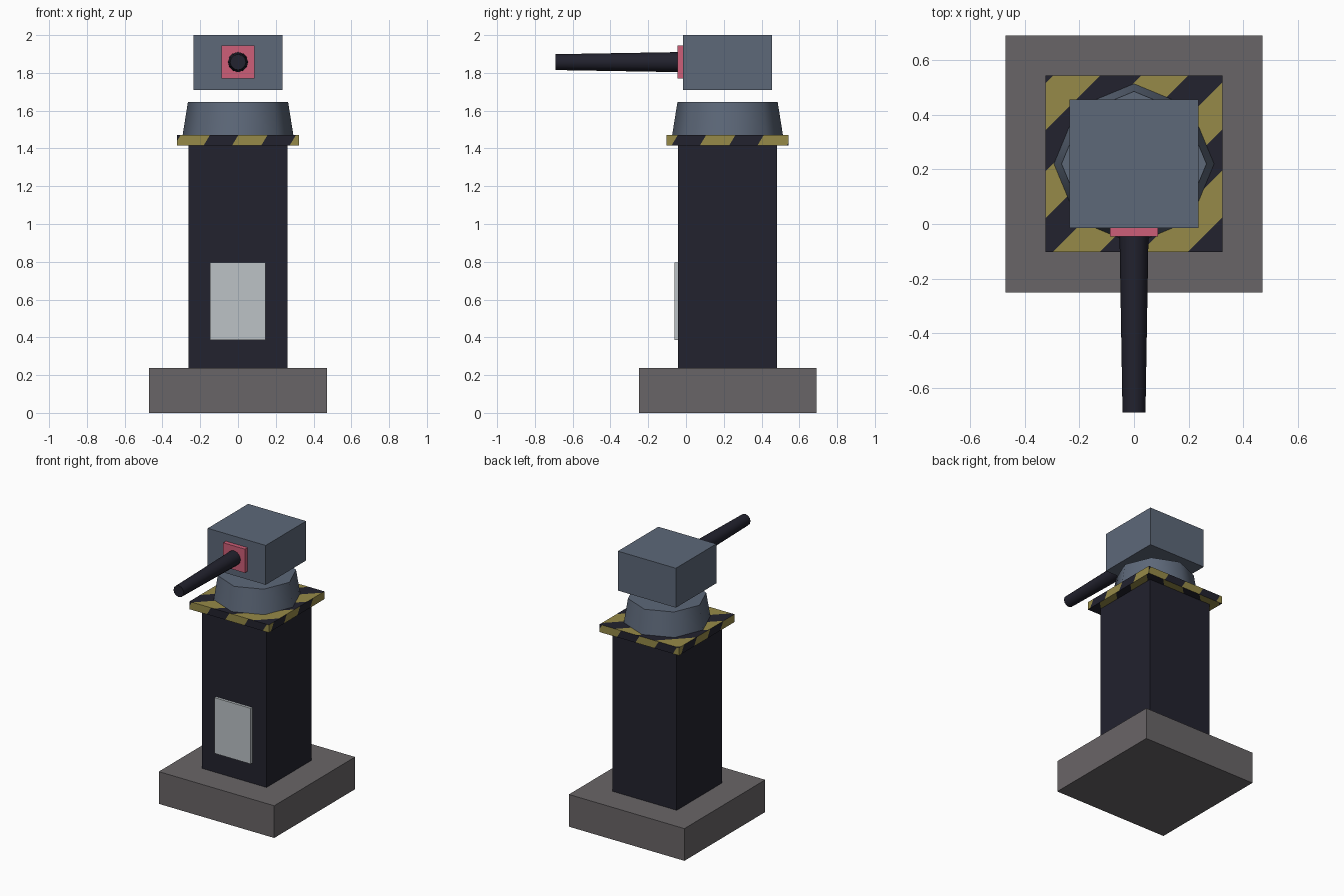
import bpy, bmesh, math
from mathutils import Vector

if "Cube" in bpy.data.objects:
    bpy.data.objects.remove(bpy.data.objects["Cube"])

CY = 0.22  # centre of the pillar in y


def material(name, r, g, b):
    lin = [((c / 255 + 0.055) / 1.055) ** 2.4 for c in (r, g, b)]
    m = bpy.data.materials.new(name)
    m.diffuse_color = (*lin, 1)
    m.use_nodes = True
    m.node_tree.nodes["Principled BSDF"].inputs["Base Color"].default_value = m.diffuse_color
    return m


STONE = material("base grey", 105, 101, 103)
DARK = material("near black", 34, 34, 46)
SLATE = material("slate blue", 93, 104, 121)
YELLOW = material("hazard yellow", 150, 138, 72)
PINK = material("pink red", 205, 95, 120)
PALE = material("pale grey", 188, 194, 198)


def add_object(name, bm, *mats):
    me = bpy.data.meshes.new(name)
    bm.to_mesh(me)
    bm.free()
    for m in mats:
        me.materials.append(m)
    ob = bpy.data.objects.new(name, me)
    bpy.context.collection.objects.link(ob)
    return ob


def box_bm(lo, hi):
    bm = bmesh.new()
    bmesh.ops.create_cube(bm, size=1)
    for v in bm.verts:
        v.co = [a + (c + 0.5) * (b - a) for a, b, c in zip(lo, hi, v.co)]
    return bm


def box(name, lo, hi, mat):
    return add_object(name, box_bm(lo, hi), mat)


def cone(name, sides, r1, r2, depth, loc, rot, mat):
    bpy.ops.mesh.primitive_cone_add(vertices=sides, radius1=r1, radius2=r2,
                                    depth=depth, location=loc, rotation=rot)
    ob = bpy.context.object
    ob.name = name
    ob.data.materials.append(mat)
    bpy.ops.object.shade_smooth_by_angle(angle=math.radians(50))
    return ob


# Pedestal, pillar and front panel
box("base_block", (-0.47, CY - 0.47, 0), (0.47, CY + 0.47, 0.237), STONE)
box("pillar", (-0.2625, CY - 0.2625, 0.237), (0.2625, CY + 0.2625, 1.415), DARK)
box("front_panel", (-0.148, -0.061, 0.385), (0.146, -0.0425, 0.795), PALE)

# Striped collar: every side is cut along diagonal stripes
Z0, Z1, HALF = 1.415, 1.472, 0.323
bm = box_bm((-HALF, CY - HALF, Z0), (HALF, CY + HALF, Z1))
bm.normal_update()
bmesh.ops.split_edges(bm, edges=bm.edges[:])
centre = Vector((0, CY, (Z0 + Z1) / 2))
WIDTH = 0.15
for face in bm.faces[:]:
    n = face.normal.copy()
    if abs(n.z) > 0.5:
        d, start, period = Vector((1, -1, 0)), -0.447, 0.322
    else:
        d = Vector((0, 0, 1)).cross(n) - Vector((0, 0, 0.6))
        start, period = (-0.165 if abs(n.y) > 0.5 else -0.28), 0.305
    pieces = [face]
    for k in range(-1, 4):
        for cut in (start + k * period, start + k * period + WIDTH):
            geom = set(pieces)
            for f in pieces:
                geom.update(f.edges, f.verts)
            res = bmesh.ops.bisect_plane(bm, geom=list(geom), dist=1e-5,
                                         plane_co=centre + d * (cut / d.length_squared),
                                         plane_no=d)
            pieces = [g for g in res["geom"] if isinstance(g, bmesh.types.BMFace)]
    for f in pieces:
        t = (f.calc_center_median() - centre).dot(d) - start
        f.material_index = 1 if t % period < WIDTH else 0
bmesh.ops.remove_doubles(bm, verts=bm.verts[:], dist=1e-5)
add_object("striped_collar", bm, YELLOW, DARK)

# Eight sided turret ring and floating head
cone("turret_ring", 8, 0.293, 0.265, 0.175, (0, CY, 1.5595), (0, 0, 0), SLATE)
box("turret_head", (-0.236, -0.015, 1.71), (0.236, 0.455, 2.0), SLATE)

# Barrel and its mounting plate
box("barrel_mount", (-0.088, -0.046, 1.77), (0.088, -0.01, 1.945), PINK)
cone("barrel", 12, 0.053, 0.042, 0.65, (0, -0.365, 1.857),
     (math.pi / 2, 0, 0), DARK)
